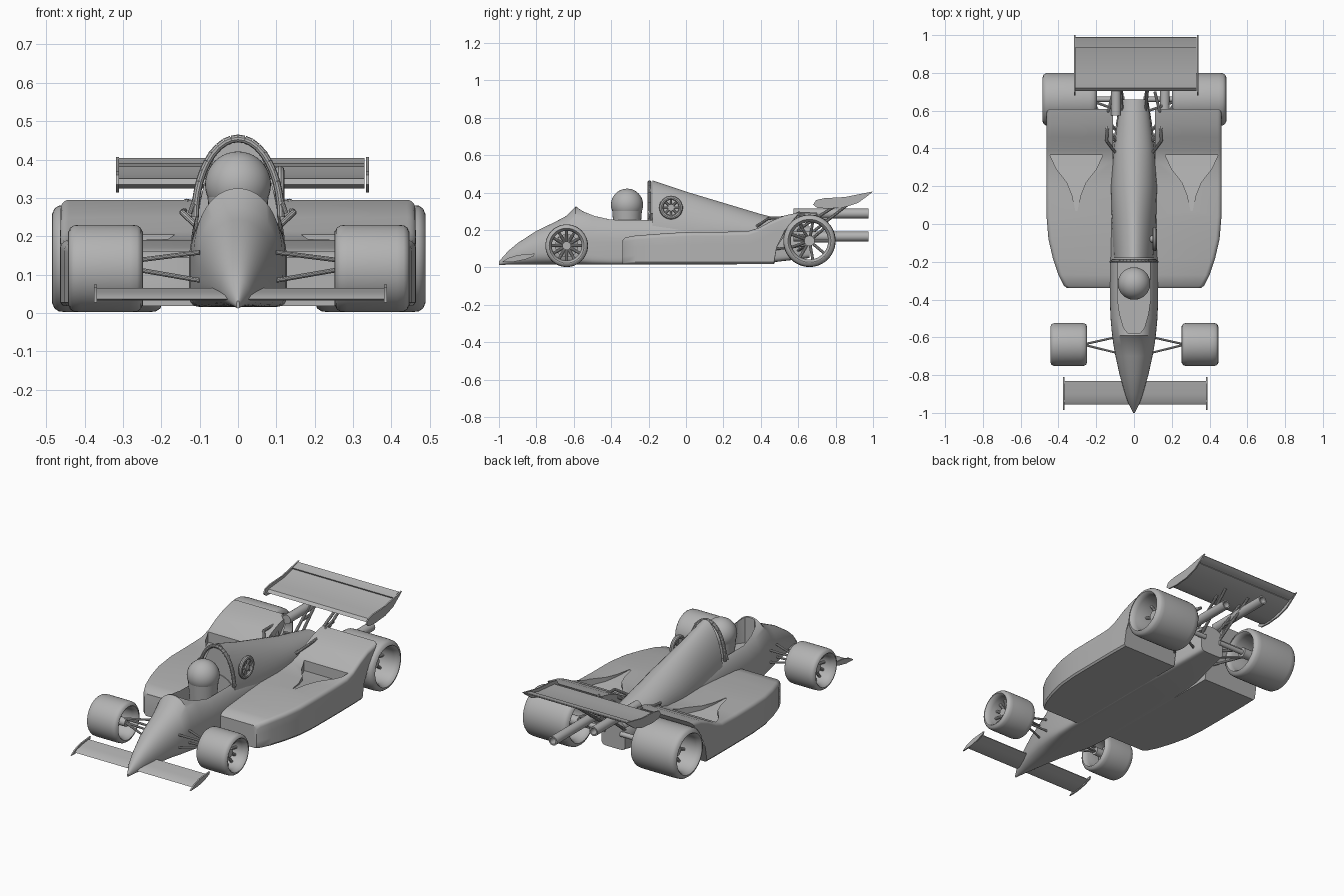
import bpy, bmesh
from math import sin, cos, pi, radians
from mathutils import Vector, Matrix

if "Cube" in bpy.data.objects:
    bpy.data.objects.remove(bpy.data.objects["Cube"])

grey = bpy.data.materials.new("plain_grey")
grey.use_nodes = True
grey.diffuse_color = (0.45, 0.45, 0.45, 1)
grey.node_tree.nodes["Principled BSDF"].inputs["Base Color"].default_value = (0.45, 0.45, 0.45, 1)


def finish(name, bm, angle=35):
    bmesh.ops.recalc_face_normals(bm, faces=bm.faces)
    mesh = bpy.data.meshes.new(name)
    bm.to_mesh(mesh)
    bm.free()
    mesh.materials.append(grey)
    ob = bpy.data.objects.new(name, mesh)
    bpy.context.collection.objects.link(ob)
    smooth(ob, angle)
    return ob


def activate(ob):
    bpy.ops.object.select_all(action='DESELECT')
    ob.select_set(True)
    bpy.context.view_layer.objects.active = ob


def smooth(ob, angle=35):
    activate(ob)
    bpy.ops.object.shade_smooth_by_angle(angle=radians(angle))


def loft(name, rings, angle=35):
    bm = bmesh.new()
    loops = [[bm.verts.new(p) for p in ring] for ring in rings]
    n = len(loops[0])
    for a, b in zip(loops, loops[1:]):
        for i in range(n):
            j = (i + 1) % n
            bm.faces.new((a[i], a[j], b[j], b[i]))
    bm.faces.new(loops[0])
    bm.faces.new(loops[-1])
    return finish(name, bm, angle)


def prism(name, profile, x0, x1):
    return loft(name, [[(x, y, z) for y, z in profile] for x in (x0, x1)])


def cut(ob, cutter):
    cutter.hide_render = True
    mod = ob.modifiers.new("cut", 'BOOLEAN')
    mod.object = cutter
    mod.solver = 'EXACT'
    activate(ob)
    bpy.ops.object.modifier_apply(modifier=mod.name)
    bpy.data.objects.remove(cutter)
    smooth(ob)


def rods(name, pairs, r, sides=10):
    bm = bmesh.new()
    for a, b in pairs:
        a, b = Vector(a), Vector(b)
        turn = (b - a).to_track_quat('Z', 'Y').to_matrix().to_4x4()
        bmesh.ops.create_cone(bm, cap_ends=True, segments=sides, radius1=r, radius2=r,
                              depth=(b - a).length,
                              matrix=Matrix.Translation((a + b) / 2) @ turn)
    return finish(name, bm)


def lathe(name, profile, centre, closed=True, segments=48):
    # profile is (x, radius), spun about a line along x
    bm = bmesh.new()
    loops = []
    for k in range(segments):
        t = 2 * pi * k / segments
        loops.append([bm.verts.new((centre[0] + x, centre[1] + r * cos(t), centre[2] + r * sin(t)))
                      for x, r in profile])
    n = len(profile)
    for k in range(segments):
        a, b = loops[k], loops[(k + 1) % segments]
        for i in range(n if closed else n - 1):
            j = (i + 1) % n
            bm.faces.new((a[i], a[j], b[j], b[i]))
    return finish(name, bm)


def power(v, e):
    return abs(v) ** e * (1 if v >= 0 else -1)


# Nose and tub: y, half width, bottom, top, squareness of the lower half
tub_rows = [(-1, .004, .012, .032, 2), (-.95, .03, .015, .088, 2), (-.9, .047, .015, .13, 2.2),
            (-.8, .076, .015, .195, 2.5), (-.7, .098, .015, .243, 3), (-.64, .109, .015, .275, 4),
            (-.59, .116, .015, .325, 5), (-.5, .124, .015, .305, 8), (-.4, .128, .015, .295, 10),
            (-.18, .128, .015, .29, 10), (.2, .128, .015, .27, 10), (.4, .115, .02, .25, 8),
            (.66, .075, .05, .2, 6)]
rings = []
for y, w, zb, zt, e in tub_rows:
    mid = zb + (zt - zb) * .42
    ring = []
    for k in range(48):
        t = 2 * pi * k / 48
        c, s = cos(t), sin(t)
        q = 2.1 if s >= 0 else e
        ring.append((w * power(c, 2 / q), y, mid + (zt - mid if s >= 0 else mid - zb) * power(s, 2 / q)))
    rings.append(ring)
tub = loft("nose_and_tub", rings, 40)

# Cockpit opening with a rounded front
plan = [(.085, -.185), (.087, -.4), (.075, -.48), (.055, -.55), (.03, -.58)]
plan += [(-x, y) for x, y in reversed(plan)]
cut(tub, loft("cockpit_cutter", [[(x, y, z) for x, y in plan] for z in (.17, .6)]))

# Engine cover falling away from the roll hoop
rings = []
for y, w, zt in [(-.18, .108, .465), (0, .117, .405), (.2, .122, .345), (.4, .106, .285), (.66, .072, .222)]:
    rings.append([(w * power(cos(pi * k / 24), 1.15), y, .18 + (zt - .18) * sin(pi * k / 24))
                  for k in range(25)])
loft("engine_cover", rings, 40)

# Roll hoop
arch = [(.112 * cos(pi * k / 20), -.195, .25 + .205 * sin(pi * k / 20)) for k in range(21)]
rods("roll_hoop", list(zip(arch, arch[1:])), .01)
rods("hoop_braces", [((s * .125, -.2, .26), (s * .07, -.19, .42)) for s in (-1, 1)], .006)

# Driver helmet and shoulders
bm = bmesh.new()
bmesh.ops.create_uvsphere(bm, u_segments=32, v_segments=20, radius=.086,
                          matrix=Matrix.Translation((0, -.315, .335)))
bmesh.ops.create_cone(bm, cap_ends=True, segments=32, radius1=.07, radius2=.082, depth=.15,
                      matrix=Matrix.Translation((0, -.315, .26)))
finish("helmet", bm)

# Turbo intake on the left flank
lathe("intake_ring", [(.024 + .012 * cos(k * pi / 5), .052 + .012 * sin(k * pi / 5)) for k in range(10)],
      (.085, -.08, .32), segments=32)
rods("intake_spokes", [((.105, -.08, .32), (.108, -.08 + .05 * cos(k * pi / 4), .32 + .05 * sin(k * pi / 4)))
                       for k in range(8)], .006)
rods("intake_hub", [((.06, -.08, .32), (.118, -.08, .32))], .018, 20)

# Side pods: y at bottom, y at top, outer x, top z
pod_rows = [(-.34, -.34, .355, .145), (-.325, -.325, .372, .16), (-.27, -.27, .4, .17), (-.18, -.18, .43, .177),
            (-.08, -.08, .453, .184), (.04, .04, .463, .19), (.2, .2, .464, .19), (.33, .33, .464, .193),
            (.37, .39, .464, .212), (.42, .46, .463, .25), (.45, .53, .462, .278), (.47, .61, .462, .295)]
for s, side in ((1, "left"), (-1, "right")):
    rings = []
    for yb, yt, xo, zt in pod_rows:
        zb, r = .018, .022
        pts = [(.11, zb), (xo - .008, zb), (xo, zb + .01)]
        pts += [(xo, zb + (zt - r - zb) * f) for f in (.35, .7)]
        pts += [(xo - r + r * cos(k * pi / 10), zt - r + r * sin(k * pi / 10)) for k in range(6)]
        pts += [(.11, zt), (.11, zb + (zt - zb) * .7), (.11, zb + (zt - zb) * .35)]
        rings.append([(s * x, yb + (yt - yb) * ((z - zb) / (zt - zb)) ** 2, z) for x, z in pts])
    pod = loft(side + "_side_pod", rings, 40)
    # Flared air duct sunk into the pod top
    rings = []
    for y, w, z in [(.07, .006, .188), (.15, .022, .178), (.22, .05, .167), (.29, .105, .155), (.365, .14, .145)]:
        rings.append([(s * (.305 + a * w), y, h) for a, h in ((-1, z), (1, z), (1, .45), (-1, .45))])
    cut(pod, loft("duct_cutter", rings))


# Wheels: hollow barrel tyre, spokes and hub
def wheel(name, x0, x1, y, r, spokes, s):
    w, rim, e = (x1 - x0) / 2, r * .77, r * .13
    half = [(w, rim + .01), (w, r - 1.4 * e), (w - .35 * e, r - .55 * e), (w - e, r - .12 * e), (w - 2.2 * e, r)]
    prof = half + [(-x, q) for x, q in reversed(half)]
    prof += [(-w + .008, rim), (-w + .03, rim - .008), (w - .03, rim - .008), (w - .008, rim)]
    c = (s * (x0 + x1) / 2 + .002, y, r + .002)
    lathe(name + "_tyre", prof, c)
    inner = rim - .006
    rods(name + "_spokes", [((c[0] + s * w * .1, y, c[2]),
                             (c[0] + s * w * .3, y + inner * cos(k * 2 * pi / spokes),
                              c[2] + inner * sin(k * 2 * pi / spokes))) for k in range(spokes)], .008)
    rods(name + "_hub", [((c[0] - s * w * .9, y, c[2]), (c[0] + s * w * .5, y, c[2]))], r * .2, 20)
    return c


for s, side in ((1, "left"), (-1, "right")):
    c = wheel("front_" + side + "_wheel", .25, .445, -.638, .114, 12, s)
    rods("front_" + side + "_brake_disc", [((c[0] - s * .01, c[1], c[2]), (c[0] + s * .012, c[1], c[2]))], .062, 32)
    wheel("rear_" + side + "_wheel", .198, .487, .66, .14, 9, s)
    # Front wishbones
    rods("front_" + side + "_wishbones",
         [((s * .1, y, z), (s * .27, -.638, .125 + (z - .12) * .3))
          for y in (-.68, -.6) for z in (.085, .158)], .006)
    # Rear links and axle
    rods("rear_" + side + "_links",
         [((s * .08, y, z), (s * .22, .65, .14 + (z - .14) * .4))
          for y in (.42, .6) for z in (.09, .2)], .007)
    rods("rear_" + side + "_axle", [((s * .05, .66, .142), (s * .3, .66, .142))], .014, 16)
    # Exhaust headers beside the gearbox
    for k in range(3):
        path = [(s * .1, .38 + .06 * k, .22), (s * .145, .44 + .06 * k, .262), (s * .135, .6, .27 + .01 * k),
                (s * .11, .7, .285)]
        rods(side + "_header_" + str(k + 1), list(zip(path, path[1:])), .008)
    rods("rear_wing_" + side + "_strut", [((s * .06, .58, .19), (s * .08, .8, .33)),
                                          ((s * .06, .64, .16), (s * .08, .87, .34)),
                                          ((s * .07, .69, .25), (s * .075, .76, .25))], .008)

# Exhaust pipes, one high and one low
for name, x, z in (("upper", -.095, .288), ("lower", .163, .165)):
    pipe = [(0.026, 0), (.026, .4), (.018, .4), (.018, .1)]
    bm = bmesh.new()
    loops = [[bm.verts.new((x + r * cos(k * pi / 12), .575 + d, z + r * sin(k * pi / 12))) for k in range(24)]
             for r, d in pipe]
    for a, b in zip(loops, loops[1:]):
        for k in range(24):
            bm.faces.new((a[k], a[k - 1], b[k - 1], b[k]))
    bm.faces.new(loops[0])
    bm.faces.new(loops[-1])
    finish(name + "_exhaust_pipe", bm)

# Front wing
prism("front_wing", [(-.955, .036), (-.94, .046), (-.9, .055), (-.83, .065), (-.83, .061), (-.88, .043), (-.93, .033)],
      -.367, .38)
plate = [(-.985, .028), (-.95, .05), (-.9, .066), (-.81, .074), (-.815, .06), (-.86, .042), (-.92, .03)]
# Rear wing: main plane, flap and end plates
prism("rear_wing", [(.705, .335), (.72, .35), (.78, .356), (.86, .362), (.942, .383), (.942, .377), (.87, .345),
                    (.79, .326), (.73, .324)], -.31, .33)
prism("rear_wing_flap", [(.935, .39), (.96, .395), (.988, .404), (.99, .4), (.965, .384), (.94, .38)], -.31, .33)
tail = [(.68, .335), (.695, .36), (.74, .37), (.85, .376), (.93, .392), (1, .406), (.975, .385), (.92, .345),
        (.85, .322), (.76, .314), (.7, .319)]
for name, prof, xs in (("front_wing", plate, (-.375, .381)), ("rear_wing", tail, (-.318, .333))):
    for side, x in zip(("right", "left"), xs):
        prism(name + "_" + side + "_end_plate", prof, x, x + .008)
